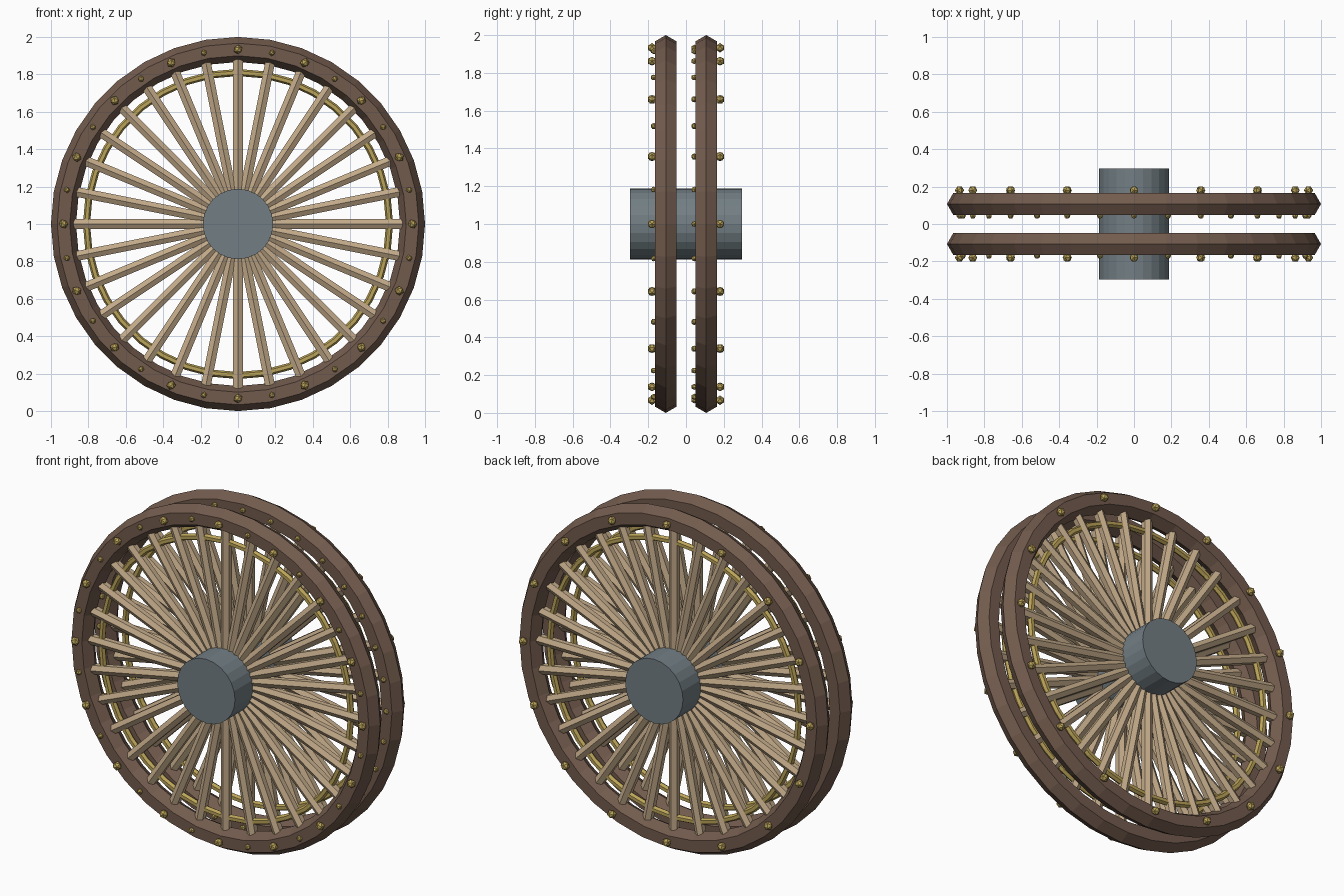
import bpy, bmesh, math
from mathutils import Matrix, Vector

if "Cube" in bpy.data.objects:
    bpy.data.objects.remove(bpy.data.objects["Cube"])

CZ = 1.0            # wheel centre height
WHEEL_Y = 0.107     # offset of each wheel from the middle
SPOKES = 32


def material(name, rgb):
    m = bpy.data.materials.new(name)
    m.diffuse_color = (*rgb, 1)
    m.use_nodes = True
    m.node_tree.nodes["Principled BSDF"].inputs["Base Color"].default_value = m.diffuse_color
    return m


DARK_WOOD = material("dark_wood", (0.17, 0.105, 0.075))
PALE_WOOD = material("pale_wood", (0.54, 0.40, 0.25))
BRASS = material("brass", (0.50, 0.37, 0.10))
STEEL = material("steel", (0.17, 0.21, 0.23))


def finish(bm, name, y, mat):
    me = bpy.data.meshes.new(name)
    bmesh.ops.recalc_face_normals(bm, faces=bm.faces)
    bm.to_mesh(me)
    bm.free()
    me.materials.append(mat)
    ob = bpy.data.objects.new(name, me)
    ob.location = (0, y, CZ)
    bpy.context.collection.objects.link(ob)
    return ob


def ring(name, y, major, minor, segs, sides, mat):
    """Faceted torus around the y axis."""
    bm = bmesh.new()
    loops = []
    for i in range(segs):
        a = math.tau * i / segs
        loop = []
        for j in range(sides):
            b = math.tau * j / sides
            r = major + minor * math.cos(b)
            loop.append(bm.verts.new((r * math.sin(a), minor * math.sin(b), r * math.cos(a))))
        loops.append(loop)
    for i in range(segs):
        p, q = loops[i], loops[(i + 1) % segs]
        for j in range(sides):
            k = (j + 1) % sides
            bm.faces.new((p[j], p[k], q[k], q[j]))
    return finish(bm, name, y, mat)


def spokes(name, y):
    """Hexagonal rods radiating from the hub."""
    bm = bmesh.new()
    r0, r1 = 0.10, 0.88
    for i in range(SPOKES):
        m = Matrix.Rotation(math.tau * i / SPOKES, 4, 'Y') @ Matrix.Translation((0, 0, (r0 + r1) / 2))
        bmesh.ops.create_cone(bm, cap_ends=True, segments=6, radius1=0.03, radius2=0.03,
                              depth=r1 - r0, matrix=m)
    return finish(bm, name, y, PALE_WOOD)


def studs(name, y, count, size):
    """Faceted studs spaced around the rim face."""
    bm = bmesh.new()
    for i in range(count):
        m = Matrix.Rotation(math.tau * i / count, 4, 'Y') @ Matrix.Translation((0, 0, 0.933))
        bmesh.ops.create_icosphere(bm, subdivisions=1, radius=size, matrix=m)
    return finish(bm, name, y, BRASS)


# Two wheels side by side
for label, s in (("front", -1), ("back", 1)):
    y = s * WHEEL_Y
    ring(label + "_rim", y, 0.933, 0.067, 36, 6, DARK_WOOD)
    ring(label + "_brass_ring", y, 0.81, 0.019, 36, 6, BRASS)
    spokes(label + "_spokes", y)
    studs(label + "_large_studs", y + s * 0.073, 16, 0.025)   # outward face
    studs(label + "_small_studs", y - 0.063, 32, 0.017)       # front face of both wheels

# Shared hub drum
bm = bmesh.new()
bmesh.ops.create_cone(bm, cap_ends=True, segments=24, radius1=0.188, radius2=0.188, depth=0.592,
                      matrix=Matrix.Rotation(math.pi / 2, 4, 'X'))
finish(bm, "hub", 0, STEEL)
